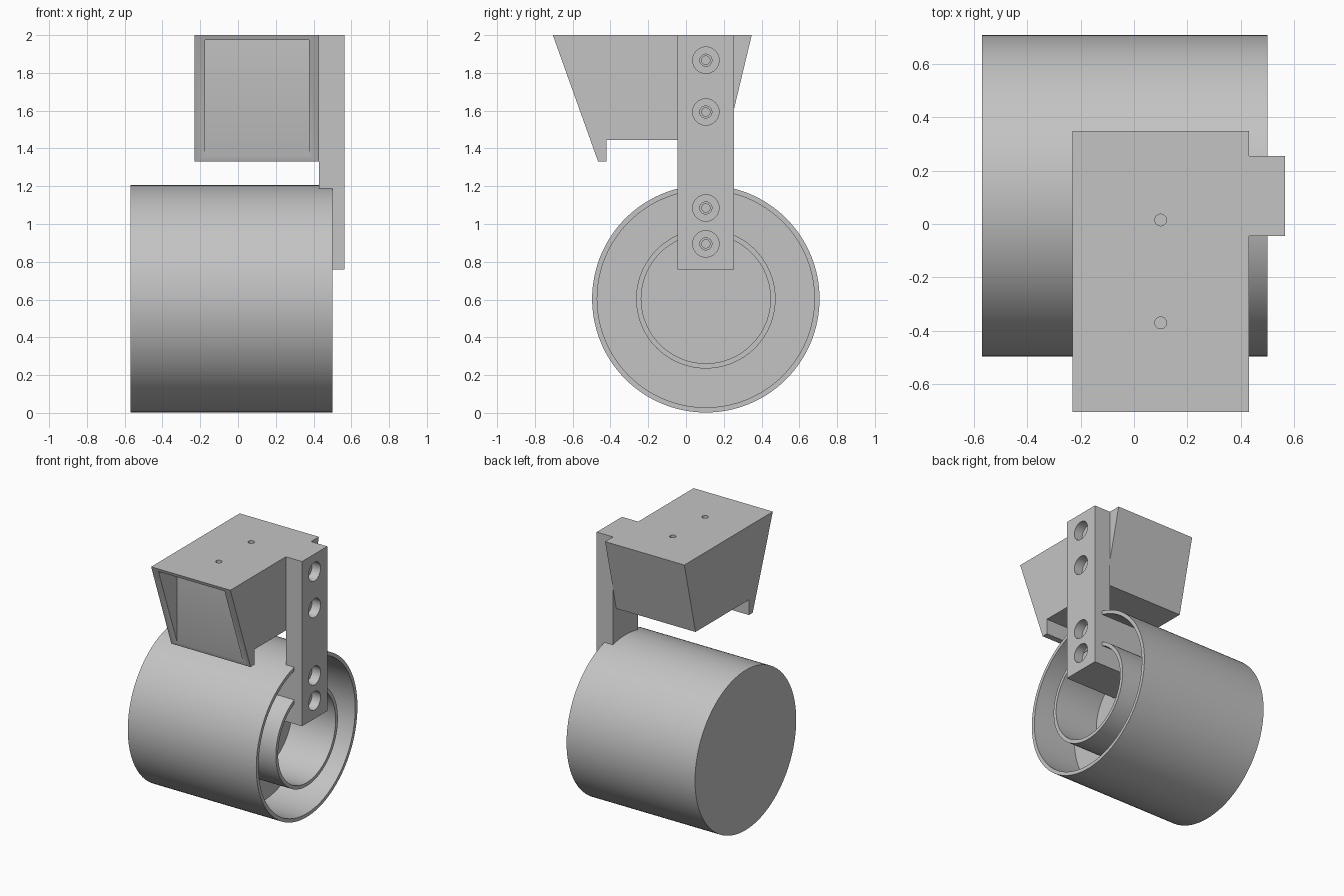
import bpy, bmesh, math
from mathutils import Vector, Matrix

cube = bpy.data.objects.get("Cube")
if cube:
    bpy.data.objects.remove(cube, do_unlink=True)

grey = bpy.data.materials.new("plain_grey")
grey.use_nodes = True
colour = (0.55, 0.55, 0.55, 1)
grey.diffuse_color = colour
grey.node_tree.nodes["Principled BSDF"].inputs["Base Color"].default_value = colour


def finish(name, bm):
    bmesh.ops.recalc_face_normals(bm, faces=bm.faces[:])
    mesh = bpy.data.meshes.new(name)
    bm.to_mesh(mesh)
    bm.free()
    mesh.materials.append(grey)
    ob = bpy.data.objects.new(name, mesh)
    bpy.context.collection.objects.link(ob)
    return ob


def activate(ob):
    bpy.ops.object.select_all(action='DESELECT')
    ob.select_set(True)
    bpy.context.view_layer.objects.active = ob


def lathe(name, profile, centre, segments, axis='X'):
    """Turn (distance along axis, radius) points into a closed solid."""
    bm = bmesh.new()
    verts = [bm.verts.new((a, r, 0)) for a, r in profile]
    edges = [bm.edges.new(p) for p in zip(verts, verts[1:])]
    bmesh.ops.spin(bm, geom=verts + edges, cent=(0, 0, 0), axis=(1, 0, 0),
                   angle=math.tau, steps=segments, use_merge=True)
    bmesh.ops.remove_doubles(bm, verts=bm.verts[:], dist=1e-4)
    if axis == 'Z':
        bm.transform(Matrix.Rotation(-math.pi / 2, 4, 'Y'))
    bm.transform(Matrix.Translation(centre))
    return finish(name, bm)


def extrude(name, points, offset):
    bm = bmesh.new()
    face = bm.faces.new([bm.verts.new(p) for p in points])
    new = bmesh.ops.extrude_face_region(bm, geom=[face])["geom"]
    bmesh.ops.translate(bm, vec=Vector(offset),
                        verts=[g for g in new if isinstance(g, bmesh.types.BMVert)])
    return finish(name, bm)


def cut(ob, cutters):
    activate(ob)
    for c in cutters:
        mod = ob.modifiers.new("cut", 'BOOLEAN')
        mod.operation = 'DIFFERENCE'
        mod.solver = 'EXACT'
        mod.object = c
        bpy.ops.object.modifier_apply(modifier=mod.name)


# Drum with a deep ring-shaped pocket around an inner tube
AXIS_Y, AXIS_Z, FLOOR = 0.105, 0.604, 0.14
drum = lathe("drum", [(-.57, 0), (-.57, .602), (.5, .602), (.5, .575),
                      (FLOOR, .575), (FLOOR, .369), (.5, .369), (.5, .342),
                      (FLOOR, .342), (FLOOR, 0)], (0, AXIS_Y, AXIS_Z), 128)

# Upright bracket with a foot reaching to the pocket floor
bracket = extrude("bracket", [(x, -.045, z) for x, z in
                  [(.43, 2), (.565, 2), (.565, .76), (.13, .76), (.13, 1.17), (.43, 1.17)]],
                  (0, .3, 0))

# Tapered housing with a lip under its front
housing = extrude("housing", [(-.23, y, z) for y, z in
                  [(-.705, 2), (-.465, 1.33), (-.42, 1.33), (-.42, 1.445), (.215, 1.445), (.348, 2)]],
                  (.66, 0, 0))

# Front recess with an upright back wall, and fixing holes
recess = extrude("recess_cutter", [(-.175, y, z) for y, z in
                 [(-.9, 1.975), (-.476, 1.975), (-.476, 1.3), (-.9, 1.3)]], (.55, 0, 0))
screw_holes = [lathe("screw_cutter", [(.6, 0), (.6, .07), (.495, .07), (.495, .032),
                                      (.44, .032), (.44, .022), (.25, .022), (.25, 0)],
                     (0, AXIS_Y, z), 32) for z in (.895, 1.085, 1.593, 1.867)]
top_holes = [lathe("top_cutter", [(-.2, 0), (-.2, .022), (.1, .022), (.1, 0)],
                   (.1, y, 2), 24, 'Z') for y in (.015, -.37)]

cut(bracket, screw_holes)
cut(housing, [recess] + top_holes + screw_holes[2:])

for c in [recess] + screw_holes + top_holes:
    bpy.data.objects.remove(c, do_unlink=True)

for ob in (drum, bracket, housing):
    activate(ob)
    bpy.ops.object.shade_smooth_by_angle(angle=math.radians(30))
